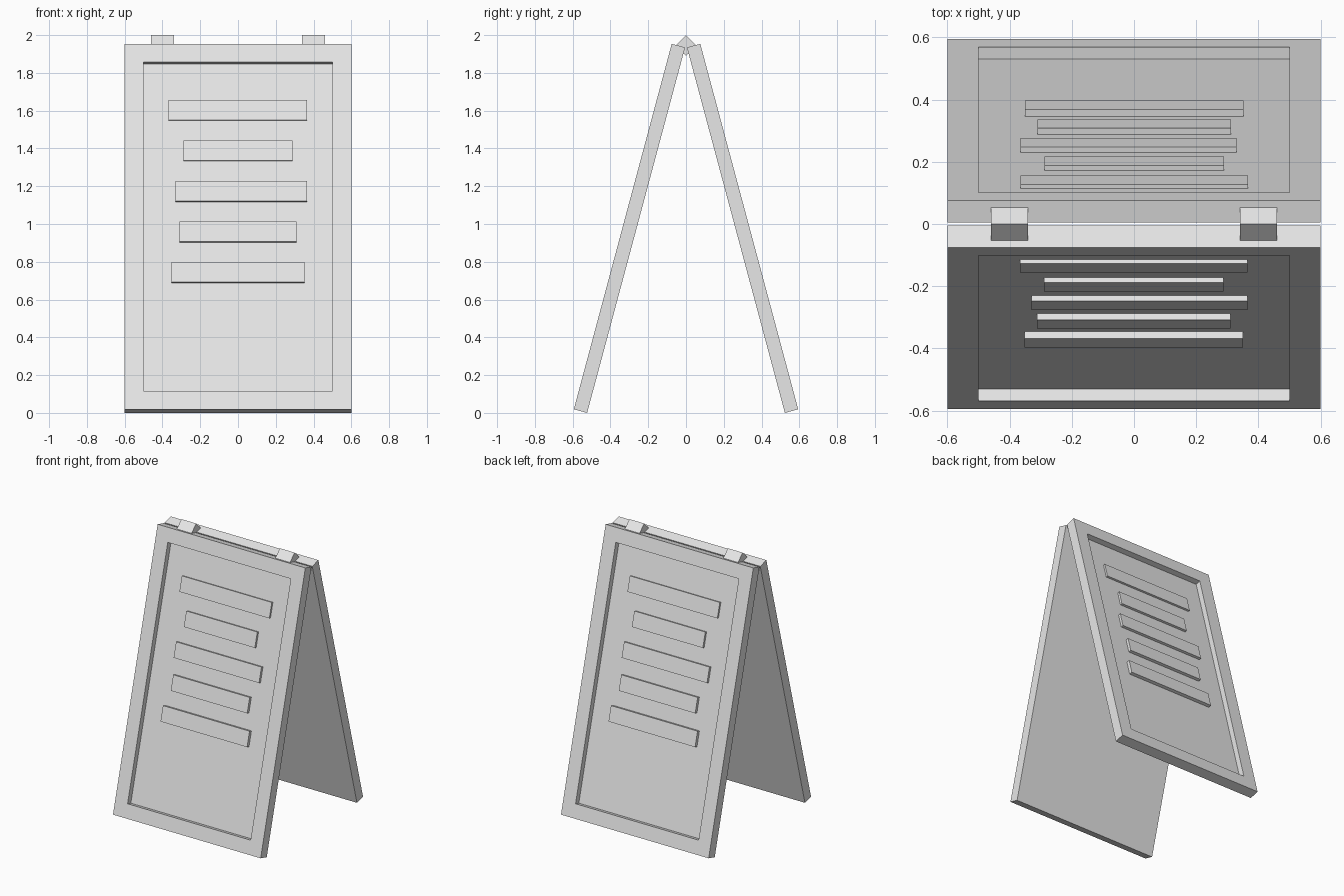
import bpy, bmesh, math
from mathutils import Matrix, Vector

if "Cube" in bpy.data.objects:
    bpy.data.objects.remove(bpy.data.objects["Cube"], do_unlink=True)

WIDTH, LENGTH, THICK = 1.2, 2.003, 0.073
BORDER, RECESS = 0.1, 0.04
TILT = math.radians(15)

grey = bpy.data.materials.new("light_grey")
grey.use_nodes = True
grey.diffuse_color = (0.8, 0.8, 0.8, 1)
grey.node_tree.nodes["Principled BSDF"].inputs["Base Color"].default_value = (0.8, 0.8, 0.8, 1)


def add_object(name, bm, matrix):
    mesh = bpy.data.meshes.new(name)
    bm.to_mesh(mesh)
    bm.free()
    mesh.materials.append(grey)
    obj = bpy.data.objects.new(name, mesh)
    obj.matrix_world = matrix
    bpy.context.collection.objects.link(obj)


def box(low, high):
    low, high = Vector(low), Vector(high)
    bm = bmesh.new()
    bmesh.ops.create_cube(bm, size=1, matrix=Matrix.Translation((low + high) / 2)
                          @ Matrix.Diagonal((*(high - low), 1)))
    return bm


def board():
    # Flat board with a sunken field on its outer face
    bm = box((-WIDTH / 2, 0, 0), (WIDTH / 2, THICK, LENGTH))
    bm.normal_update()
    outer = [f for f in bm.faces if f.normal.y < -0.9]
    bmesh.ops.inset_region(bm, faces=outer, thickness=BORDER, use_even_offset=True)
    field = bmesh.ops.extrude_discrete_faces(bm, faces=outer)["faces"]
    bmesh.ops.translate(bm, verts=field[0].verts, vec=(0, RECESS, 0))
    bmesh.ops.recalc_face_normals(bm, faces=bm.faces)
    return bm


# Left and right ends of each raised bar, from top to bottom
bar_ends = [(-0.367, 0.364), (-0.289, 0.288), (-0.33, 0.364), (-0.311, 0.31), (-0.352, 0.351)]

# Two leaning panels, the back one turned half a circle
lean = Matrix.Translation((0, -0.594, 0.0189)) @ Matrix.Rotation(-TILT, 4, "X")
for side, turn in (("front", 0), ("back", math.pi)):
    place = Matrix.Rotation(turn, 4, "Z") @ lean
    add_object(side + "_panel", board(), place)
    for i, (x0, x1) in enumerate(bar_ends):
        top = 1.703 - 0.2226 * i
        rise = 0.0135 + 0.0025 * i
        bar = box((x0, RECESS - rise, top - 0.11), (x1, RECESS + 0.005, top))
        add_object(f"{side}_bar_{i + 1}", bar, place)

# Square hinge blocks set on edge across the top gap
for name, x in (("left_hinge", 0.4), ("right_hinge", -0.4)):
    size = 0.054 * math.sqrt(2)
    hinge = box((-0.06, -size / 2, -size / 2), (0.06, size / 2, size / 2))
    add_object(name, hinge, Matrix.Translation((x, 0, 1.946)) @ Matrix.Rotation(math.pi / 4, 4, "X"))
